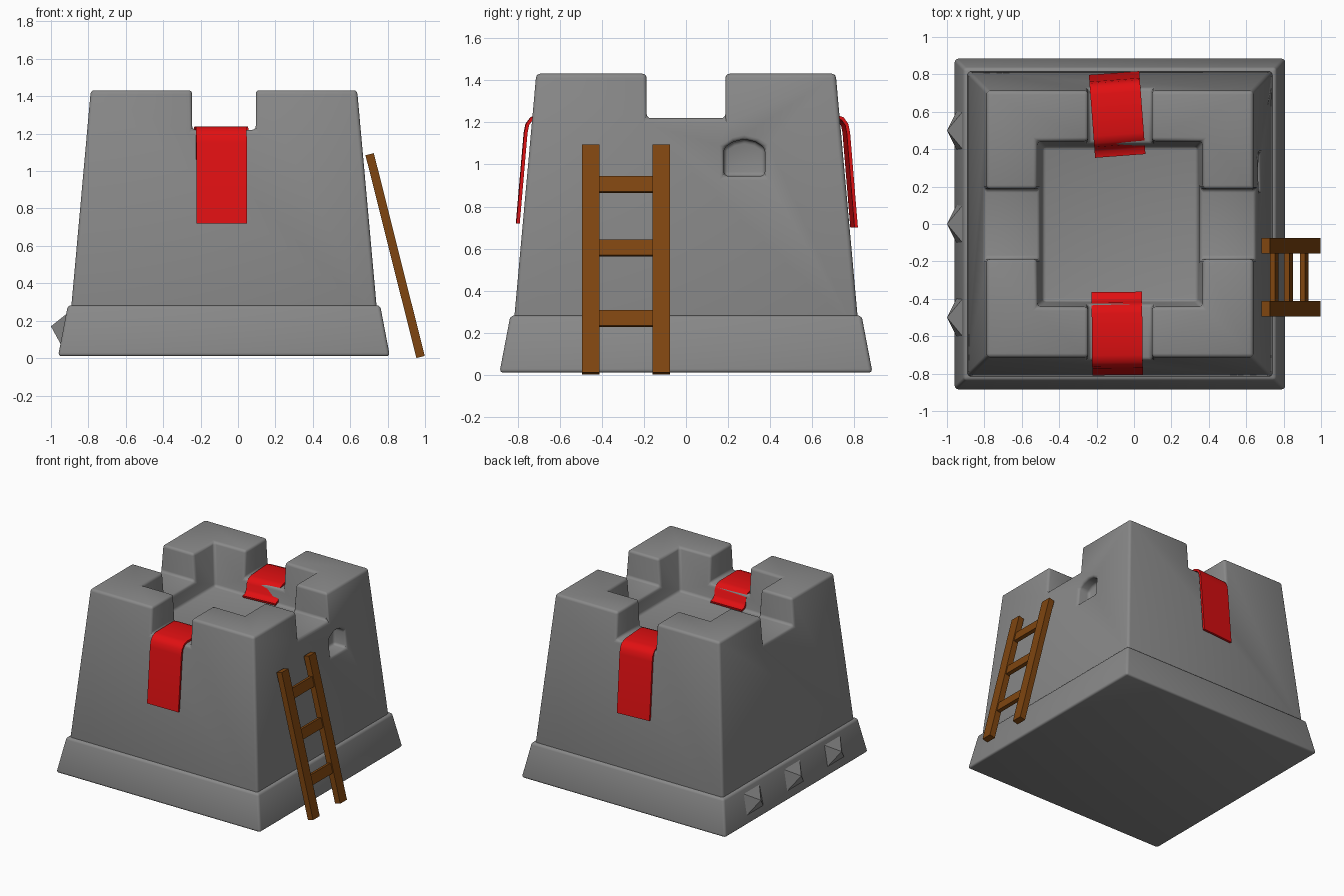
import bpy, bmesh, math
from mathutils import Matrix, Vector

if "Cube" in bpy.data.objects:
    bpy.data.objects.remove(bpy.data.objects["Cube"])

CX = -0.075  # tower axis


def material(name, rgb):
    m = bpy.data.materials.new(name)
    m.use_nodes = True
    m.diffuse_color = (*rgb, 1)
    m.node_tree.nodes["Principled BSDF"].inputs["Base Color"].default_value = (*rgb, 1)
    return m


stone = material("grey stone", (0.25, 0.25, 0.25))
cloth = material("red cloth", (0.75, 0.005, 0.006))
wood = material("brown wood", (0.21, 0.06, 0.005))


def add(name, bm, mat):
    bmesh.ops.recalc_face_normals(bm, faces=bm.faces)
    me = bpy.data.meshes.new(name)
    bm.to_mesh(me)
    bm.free()
    me.materials.append(mat)
    ob = bpy.data.objects.new(name, me)
    bpy.context.collection.objects.link(ob)
    return ob


def prism(name, lower, upper, mat):
    """Solid between two matching outlines."""
    bm = bmesh.new()
    a = [bm.verts.new(p) for p in lower]
    b = [bm.verts.new(p) for p in upper]
    bm.faces.new(a)
    bm.faces.new(b)
    for i in range(len(a)):
        j = (i + 1) % len(a)
        bm.faces.new((a[i], a[j], b[j], b[i]))
    return add(name, bm, mat)


def square(half, z):
    return [(CX + sx * half, sy * half, z) for sx, sy in ((-1, -1), (1, -1), (1, 1), (-1, 1))]


def box(name, centre, size, mat, tilt=0):
    bm = bmesh.new()
    m = Matrix.Translation(centre) @ Matrix.Rotation(tilt, 4, 'Y') @ Matrix.Diagonal((*size, 1))
    bmesh.ops.create_cube(bm, size=1, matrix=m)
    return add(name, bm, mat)


def activate(ob):
    bpy.ops.object.select_all(action='DESELECT')
    ob.select_set(True)
    bpy.context.view_layer.objects.active = ob


def cut(ob, cutter):
    mod = ob.modifiers.new("cut", 'BOOLEAN')
    mod.operation = 'DIFFERENCE'
    mod.solver = 'EXACT'
    mod.object = cutter
    activate(ob)
    bpy.ops.object.modifier_apply(modifier=mod.name)
    bpy.data.objects.remove(cutter)


def soften(ob, width):
    mod = ob.modifiers.new("soft edges", 'BEVEL')
    mod.width = width
    mod.segments = 3
    mod.limit_method = 'ANGLE'
    mod.angle_limit = math.radians(25)
    activate(ob)
    bpy.ops.object.modifier_apply(modifier=mod.name)
    bpy.ops.object.shade_smooth_by_angle(angle=math.radians(35))


# Stone plinth and tapered tower
plinth = prism("plinth", square(0.887, 0.01), square(0.835, 0.282), stone)
soften(plinth, 0.018)
tower = prism("tower", square(0.823, 0.2), square(0.712, 1.432), stone)

# Roof well, crenel gaps and window niche
cut(tower, prism("well_cutter", square(0.415, 1.1), square(0.45, 1.5), stone))
cut(tower, box("gap_cutter", (CX, 0, 1.42), (0.34, 2, 0.4), stone))
cut(tower, box("side_gap_cutter", (CX, 0, 1.42), (2, 0.375, 0.4), stone))
arch = [(0.18, 0.945), (0.375, 0.945), (0.375, 1.08), (0.33, 1.108),
        (0.278, 1.12), (0.226, 1.108), (0.18, 1.08)]
cut(tower, prism("window_cutter", [(0.57, y, z) for y, z in arch],
                 [(0.9, y, z) for y, z in arch], stone))
soften(tower, 0.02)

# Pointed studs on the plinth's right side
for i, y in enumerate((-0.5, 0, 0.5)):
    bm = bmesh.new()
    tip = bm.verts.new((-1, y, 0.17))
    ring = [bm.verts.new((x, y + dy, z)) for x, dy, z in
            ((-0.94, -0.12, 0.06), (-0.94, 0.12, 0.06),
             (-0.9, 0.12, 0.25), (-0.9, -0.12, 0.25))]
    bm.faces.new(ring)
    for k in range(4):
        bm.faces.new((ring[k], ring[(k + 1) % 4], tip))
    add("plinth_stud_%d" % (i + 1), bm, stone)

# Banners draped through the front and back gaps
drape = [(0.8, 0.72), (0.763, 1.15), (0.755, 1.19), (0.735, 1.218), (0.7, 1.23),
         (0.48, 1.23), (0.445, 1.22), (0.428, 1.195), (0.42, 1.15), (0.4, 1.125), (0.365, 1.117)]
for name, side, x, turn, drop in (("front_banner", -1, -0.09, 0.01, 0),
                                  ("back_banner", 1, -0.09, 0.075, 0.02)):
    bm = bmesh.new()
    spin = Matrix.Rotation(turn, 3, 'Z')
    rows = []
    for i, (y, z) in enumerate(drape):
        row = []
        for dx in (-0.135, 0.135):
            p = spin @ Vector((dx, side * (y - 0.585), 0))
            row.append(bm.verts.new((x + p.x, p.y + side * 0.585, z - (drop if i == 0 else 0))))
        rows.append(row)
    for a, b in zip(rows, rows[1:]):
        bm.faces.new((a[0], a[1], b[1], b[0]))
    banner = add(name, bm, cloth)
    mod = banner.modifiers.new("thickness", 'SOLIDIFY')
    mod.thickness = 0.016
    mod.offset = 0
    activate(banner)
    bpy.ops.object.modifier_apply(modifier=mod.name)
    bpy.ops.object.shade_smooth_by_angle(angle=math.radians(40))

# Leaning ladder
foot, head = Vector((0.976, 0, 0.006)), Vector((0.704, 0, 1.09))
lean = math.atan2(head.x - foot.x, head.z - foot.z)
length = (head - foot).length
for name, y in (("ladder_front_rail", -0.454), ("ladder_back_rail", -0.117)):
    mid = (foot + head) / 2
    box(name, (mid.x, y, mid.z), (0.046, 0.083, length), wood, lean)
for i, z in enumerate((0.268, 0.603, 0.905)):
    x = foot.x + (head.x - foot.x) * (z - foot.z) / (head.z - foot.z)
    box("ladder_rung_%d" % (i + 1), (x, -0.285, z), (0.028, 0.3, 0.077), wood, lean)
